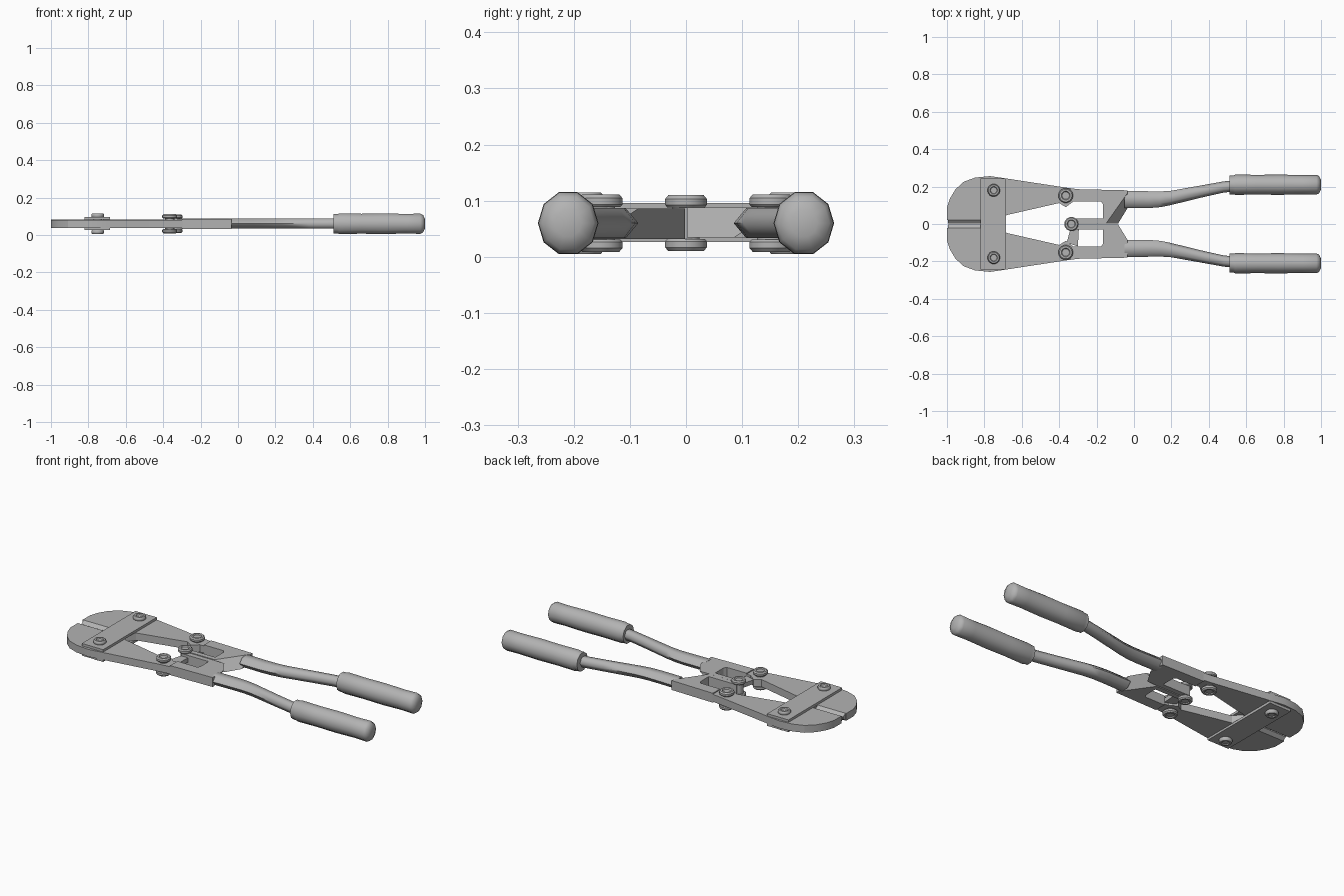
import bpy, bmesh, math

if "Cube" in bpy.data.objects:
    bpy.data.objects.remove(bpy.data.objects["Cube"])

C = 0.06  # mid-plane height
steel = bpy.data.materials.new("grey_steel")
steel.diffuse_color = (0.45, 0.45, 0.45, 1)
steel.use_nodes = True
steel.node_tree.nodes["Principled BSDF"].inputs["Base Color"].default_value = steel.diffuse_color


def finish(name, bm, angle, flip):
    """Turn bmesh into an object; flip = half turn about the long axis."""
    if flip:
        for v in bm.verts:
            v.co.y, v.co.z = -v.co.y, 2 * C - v.co.z
    bmesh.ops.recalc_face_normals(bm, faces=bm.faces)
    me = bpy.data.meshes.new(name)
    bm.to_mesh(me)
    bm.free()
    me.materials.append(steel)
    for p in me.polygons:
        p.use_smooth = True
    me.set_sharp_from_angle(angle=math.radians(angle))
    ob = bpy.data.objects.new(name, me)
    bpy.context.collection.objects.link(ob)
    return ob


def skin(name, rings, angle=30, flip=False):
    """Bridge equal-length rings of points and cap both ends."""
    bm = bmesh.new()
    vs = [[bm.verts.new(p) for p in r] for r in rings]
    n = len(vs[0])
    for a, b in zip(vs, vs[1:]):
        for i in range(n):
            j = (i + 1) % n
            bm.faces.new((a[i], a[j], b[j], b[i]))
    bm.faces.new(vs[0])
    bm.faces.new(vs[-1])
    return finish(name, bm, angle, flip)


def prism(name, low, z0, z1, high=None, flip=False):
    return skin(name, [[(x, y, z0) for x, y in low],
                       [(x, y, z1) for x, y in (high or low)]], 20, flip)


def tube(name, stations, n, angle, flip):
    """Loft along x; stations are (x, y, half width, half height)."""
    rings = [[(x, y + ry * math.cos(math.tau * i / n), C + rz * math.sin(math.tau * i / n))
              for i in range(n)] for x, y, ry, rz in stations]
    return skin(name, rings, angle, flip)


def bolt(name, x, y, r, z_in, z_out):
    """Double-headed bolt with rounded heads and a shallow dimple."""
    h = z_out - z_in
    half = [(r * 0.5, z_out - h * 0.25), (r * 0.6, z_out), (r * 0.85, z_out),
            (r, z_out - h * 0.3), (r, z_in + h * 0.2), (r * 0.9, z_in), (r * 0.65, z_in)]
    prof = [(a, C + b) for a, b in half] + [(a, C - b) for a, b in reversed(half)]
    skin(name, [[(x + a * math.cos(math.tau * i / 14), y + a * math.sin(math.tau * i / 14), z)
                 for i in range(14)] for a, z in prof], 40)


jaw = [(-0.82, 0.022), (-1, 0.022), (-1, 0.09), (-0.985, 0.135), (-0.955, 0.185),
       (-0.91, 0.226), (-0.85, 0.248), (-0.77, 0.256), (-0.68, 0.243), (-0.36, 0.194),
       (-0.29, 0.185), (-0.29, 0.12), (-0.325, 0.12), (-0.365, 0.09), (-0.40, 0.112),
       (-0.68, 0.048), (-0.72, 0.004), (-0.82, 0.004)]

frame_low = [(-0.3, 0.186), (-0.035, 0.18), (-0.035, 0.085), (-0.085, 0.002),
             (-0.34, 0.002), (-0.34, 0.03), (-0.165, 0.03), (-0.165, 0.105),
             (-0.175, 0.12), (-0.3, 0.12)]
frame_high = list(frame_low)
frame_high[2] = (-0.035, 0.165)   # sloping notch wall
frame_high[3] = (-0.15, 0.002)

for side, flip in (("back", False), ("front", True)):
    s = -1 if flip else 1
    # jaw with its arm, and the wedge-shaped cutting edge
    prism(side + "_jaw", jaw, C - 0.02, C + 0.022, flip=flip)
    skin(side + "_cutting_edge",
         [[(x, 0.022, C - 0.02), (x, 0.022, C + 0.022), (x, 0.003, C + 0.006),
           (x, 0.003, C - 0.006)] for x in (-0.995, -0.80)], 20, flip)
    # handle head
    prism(side + "_handle_head", frame_low, C - 0.026, C + 0.028, frame_high, flip)
    # bent hexagonal rod
    tube(side + "_rod",
         [(-0.05, 0.132, 0.046, 0.031), (0.08, 0.13, 0.045, 0.031), (0.14, 0.132, 0.042, 0.031),
          (0.2, 0.14, 0.038, 0.031), (0.38, 0.178, 0.032, 0.031), (0.48, 0.198, 0.03, 0.031),
          (0.55, 0.205, 0.03, 0.031)], 6, 65, flip)
    # padded grip with collar and domed end
    tube(side + "_grip",
         [(0.51, 0.209, 0.042, 0.045), (0.511, 0.209, 0.05, 0.054), (0.53, 0.209, 0.05, 0.054),
          (0.542, 0.21, 0.054, 0.058), (0.66, 0.21, 0.053, 0.056), (0.78, 0.21, 0.054, 0.058),
          (0.9, 0.21, 0.052, 0.055), (0.975, 0.21, 0.053, 0.057), (0.99, 0.21, 0.046, 0.049),
          (1.0, 0.21, 0.024, 0.025)], 10, 60, flip)
    # bolts through jaw and arm
    bolt(side + "_jaw_bolt", -0.75, s * 0.18, 0.034, 0.034, 0.055)
    bolt(side + "_arm_bolt", -0.365, s * 0.152, 0.04, 0.029, 0.051)

bolt("centre_bolt", -0.335, 0, 0.038, 0.028, 0.05)

# thin web joining the centre pivot to the front arm
prism("pivot_web", [(-0.36, -0.1), (-0.3, -0.12), (-0.295, -0.03), (-0.335, -0.01)],
      C - 0.012, C + 0.012)

# tie plates above and below the jaws
plate = [(-0.82, -0.243), (-0.685, -0.243), (-0.685, 0.243), (-0.82, 0.243)]
prism("upper_tie_plate", plate, C + 0.022, C + 0.036)
prism("lower_tie_plate", plate, C - 0.034, C - 0.02)
